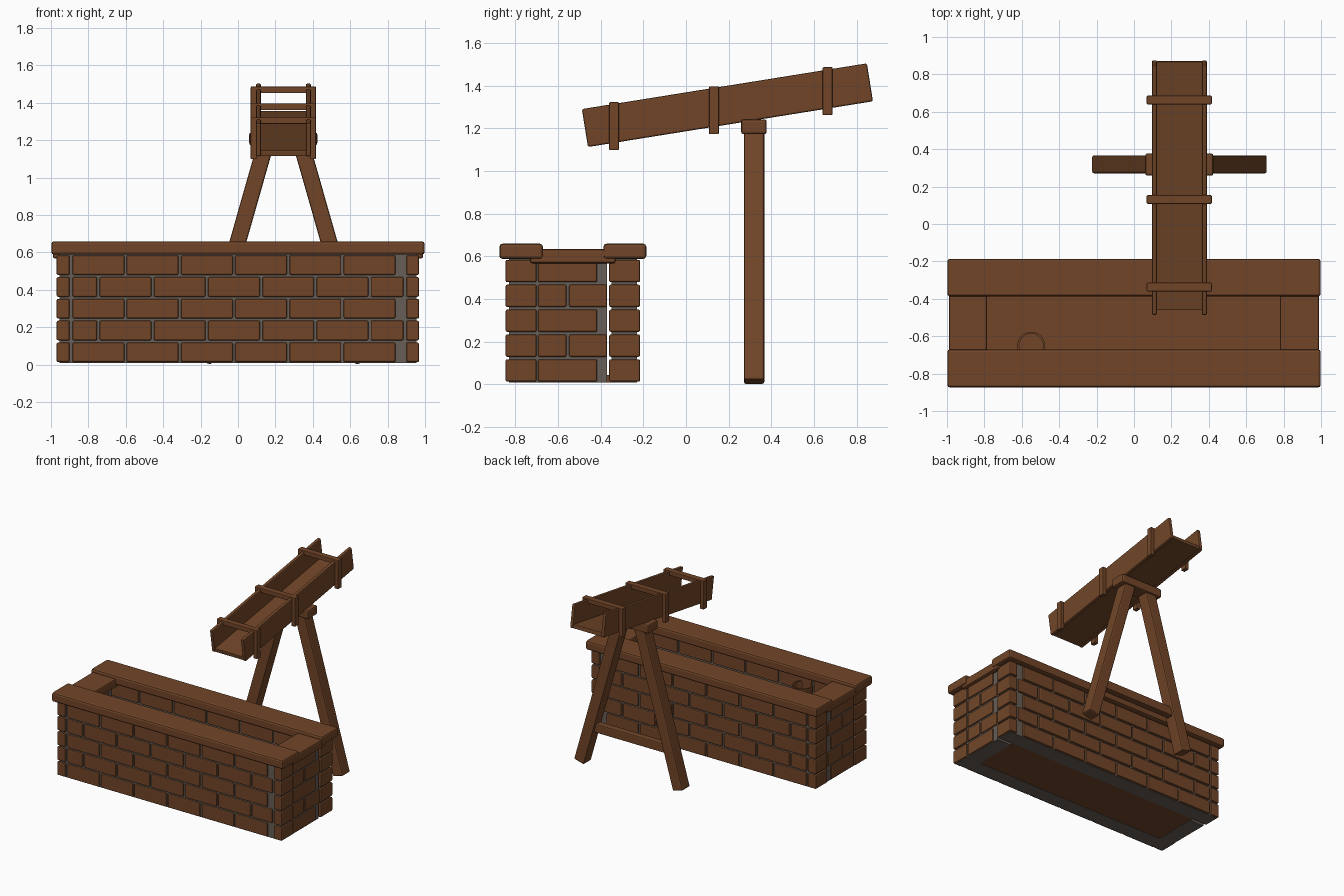
import bpy, bmesh
from math import atan2
from mathutils import Matrix, Vector

cube = bpy.data.objects.get("Cube")
if cube:
    bpy.data.objects.remove(cube, do_unlink=True)


def material(name, rgb):
    m = bpy.data.materials.new(name)
    m.use_nodes = True
    m.diffuse_color = (*rgb, 1)
    m.node_tree.nodes["Principled BSDF"].inputs["Base Color"].default_value = (*rgb, 1)
    return m


BROWN = material("warm brown", (0.165, 0.06, 0.021))
GREY = material("mortar grey", (0.135, 0.11, 0.092))


def finish(name, bm, mat, bevel):
    mesh = bpy.data.meshes.new(name)
    bm.to_mesh(mesh)
    bm.free()
    mesh.materials.append(mat)
    obj = bpy.data.objects.new(name, mesh)
    bpy.context.collection.objects.link(obj)
    if bevel:
        mod = obj.modifiers.new("Soft edges", "BEVEL")
        mod.width = bevel
        mod.segments = 2
    return obj


def boxes(name, spans, mat=BROWN, bevel=0.008, matrix=Matrix()):
    """One object made of boxes, each given as (x range, y range, z range)."""
    bm = bmesh.new()
    for span in spans:
        mid = Vector([(a + b) / 2 for a, b in span])
        size = [b - a for a, b in span]
        bmesh.ops.create_cube(bm, size=1, matrix=matrix @ Matrix.Translation(mid) @ Matrix.Diagonal((*size, 1)))
    return finish(name, bm, mat, bevel)


# Brick walls: five courses, the joints shifting on every other course
PITCH = 0.29
JOINT = 0.013
LOW, HIGH = -0.885, 0.885
FRONT, BACK = (-0.845, -0.70), (-0.36, -0.215)
LEFT, RIGHT = (0.82, 0.965), (-0.965, -0.82)
COURSES = [(0.013 + 0.1165 * i, 0.118 + 0.1165 * i) for i in range(5)]


def course(start, end, half):
    """Brick ranges along a wall; full courses stop short and show mortar."""
    cut = start + (PITCH / 2 if half else PITCH)
    out = [(start, cut - JOINT)]
    while cut + PITCH < end - 0.02:
        out.append((cut, cut + PITCH - JOINT))
        cut += PITCH
    if half:
        out.append((cut, end))
    return out


for name, ys in (("front", FRONT), ("back", BACK)):
    bricks = []
    for i, zs in enumerate(COURSES):
        bricks += [(xs, ys, zs) for xs in course(LOW, HIGH, i % 2)]
        bricks += [(xs, ys, zs) for xs in ((-0.97, -0.90), (0.90, 0.968))]
    boxes(name + "_wall_bricks", bricks)

for name, xs in (("left", LEFT), ("right", RIGHT)):
    bricks = []
    for i, zs in enumerate(COURSES):
        spans = ((-0.693, -0.56), (-0.547, -0.37)) if i % 2 else ((-0.693, -0.416),)
        bricks += [(xs, ys, zs) for ys in spans]
    boxes(name + "_end_bricks", bricks)

# Mortar cores slightly behind the brick faces, showing underneath
CORE = (0.008, 0.59)
boxes("mortar", [
    ((-0.955, 0.955), (-0.83, -0.712), CORE),
    ((-0.955, 0.955), (-0.348, -0.23), CORE),
    ((0.832, 0.955), (-0.712, -0.37), CORE),
    ((-0.955, -0.832), (-0.712, -0.37), CORE)], GREY, 0)

# Basin floor and coping
boxes("basin_floor", [((-0.832, 0.832), (-0.712, -0.348), (0.01, 0.045))], bevel=0)
boxes("long_coping", [((-0.998, 0.998), ys, (0.588, 0.659))
                      for ys in ((-0.874, -0.67), (-0.387, -0.186))], bevel=0.014)
boxes("end_coping", [(xs, (-0.73, -0.33), (0.567, 0.634))
                     for xs in ((-0.99, -0.785), (0.78, 0.99))], bevel=0.012)

# Small hollow cup on the inside of the front wall
bm = bmesh.new()
bmesh.ops.create_cone(bm, cap_ends=True, segments=24, radius1=0.062, radius2=0.074,
                      depth=0.12, matrix=Matrix.Translation((-0.55, -0.65, 0.49)))
bm.faces.ensure_lookup_table()
rim = max(bm.faces, key=lambda f: f.calc_center_median().z)
bmesh.ops.inset_region(bm, faces=[rim], thickness=0.01)
hollow = bmesh.ops.extrude_discrete_faces(bm, faces=[rim])["faces"][0]
bmesh.ops.translate(bm, verts=hollow.verts, vec=(0, 0, -0.1))
finish("wall_cup", bm, BROWN, 0)

# Sloping open chute
slope = atan2(0.213, 1.328)
tilt = Matrix.Translation((0.243, 0.194, 1.308)) @ Matrix.Rotation(slope, 4, "X")
boxes("chute_sides", [(xs, (-0.676, 0.676), (-0.09, 0.09))
                      for xs in ((-0.147, -0.12), (0.12, 0.147))], matrix=tilt)
boxes("chute_floor", [((-0.122, 0.122), (-0.672, 0.672), (-0.088, -0.058))],
      bevel=0.004, matrix=tilt)

# Upright brackets with a tie bar across the top
for name, y, z in (("lower", -0.337, 1.21), ("middle", 0.131, 1.284), ("upper", 0.663, 1.374)):
    ys = (y - 0.023, y + 0.023)
    boxes(name + "_bracket", [
        ((0.068, 0.1), ys, (z - 0.112, z + 0.085)),
        ((0.384, 0.416), ys, (z - 0.112, z + 0.085)),
        ((0.068, 0.416), ys, (z + 0.077, z + 0.112))], bevel=0.004)

# Splayed trestle under the chute
for name, side in (("left", 1), ("right", -1)):
    foot = Vector((0.243 + side * 0.427, 0.319, 0.012))
    top = Vector((0.243 + side * 0.086, 0.319, 1.21))
    axis = top - foot
    stand = Matrix.Translation(foot) @ Matrix.Rotation(atan2(axis.x, axis.z), 4, "Y")
    boxes(name + "_leg", [((-0.044, 0.044), (-0.048, 0.048), (0, axis.length))],
          bevel=0.01, matrix=stand)
boxes("trestle_beam", [((0.06, 0.424), (0.258, 0.378), (1.172, 1.242))], bevel=0.012)
boxes("trestle_stretcher", [((-0.11, 0.596), (0.292, 0.346), (0.265, 0.335))])
